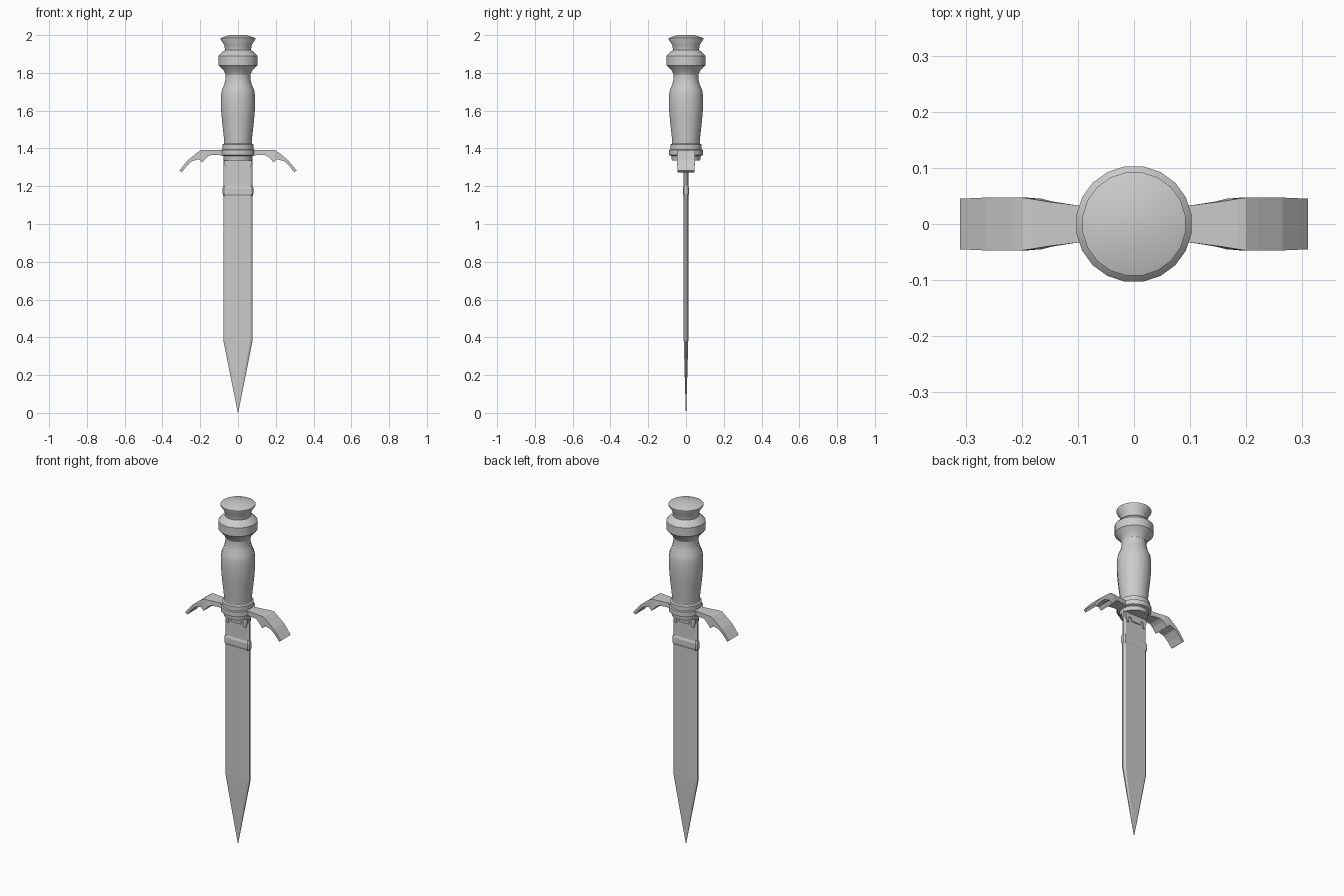
import bpy, bmesh, math


def loft(name, rings, mirror=False, smooth=None, closed_ends=True):
    """Skin a list of equal-length closed rings into one mesh object."""
    bm = bmesh.new()
    vr = [[bm.verts.new(p) for p in r] for r in rings]
    n = len(vr[0])
    for a, b in zip(vr, vr[1:]):
        for i in range(n):
            j = (i + 1) % n
            bm.faces.new((a[i], a[j], b[j], b[i]))
    if closed_ends:
        bm.faces.new(vr[0])
        bm.faces.new(vr[-1])
    bmesh.ops.remove_doubles(bm, verts=bm.verts, dist=1e-5)
    bmesh.ops.recalc_face_normals(bm, faces=bm.faces)
    me = bpy.data.meshes.new(name)
    bm.to_mesh(me)
    bm.free()
    ob = bpy.data.objects.new(name, me)
    bpy.context.collection.objects.link(ob)
    if mirror:
        ob.modifiers.new("mirror", 'MIRROR').use_clip = True
    if smooth:
        bpy.ops.object.select_all(action='DESELECT')
        ob.select_set(True)
        bpy.context.view_layer.objects.active = ob
        bpy.ops.object.shade_smooth_by_angle(angle=math.radians(smooth))
    return ob


def lathe(name, profile, sides=20):
    """Turn (radius, z) points around the z axis."""
    ang = [2 * math.pi * (i + 0.5) / sides for i in range(sides)]
    return loft(name, [[(r * math.cos(a), r * math.sin(a), z) for a in ang]
                       for r, z in profile], smooth=35)


def blade_ring(z, w, flat, t, edge):
    """Eight-sided blade section: flat faces with bevelled edges."""
    return [(w, -edge, z), (w, edge, z), (flat, t, z), (-flat, t, z),
            (-w, edge, z), (-w, -edge, z), (-flat, -t, z), (flat, -t, z)]


# Pommel with flared cap and wide ring
lathe("pommel", [(0.045, 2.0), (0.093, 1.985), (0.093, 1.977), (0.072, 1.945),
                 (0.07, 1.92), (0.08, 1.915), (0.104, 1.89), (0.104, 1.84),
                 (0.075, 1.81), (0.067, 1.79)])

# Turned grip
lathe("grip", [(0.067, 1.80), (0.066, 1.77), (0.073, 1.74), (0.086, 1.71),
               (0.091, 1.68), (0.091, 1.61), (0.086, 1.55), (0.077, 1.47),
               (0.072, 1.41)])

# Stepped collar between grip and blade
lathe("guard_collar", [(0.07, 1.44), (0.075, 1.425), (0.084, 1.42),
                       (0.084, 1.395), (0.092, 1.392), (0.092, 1.365),
                       (0.078, 1.36), (0.076, 1.337), (0.06, 1.335)])

# Drooping guard arms: (top x, top z, bottom x, bottom z, half depth)
arm = [(0.05, 1.392, 0.05, 1.355, 0.025), (0.10, 1.392, 0.10, 1.365, 0.033),
       (0.155, 1.392, 0.145, 1.365, 0.040), (0.185, 1.392, 0.165, 1.353, 0.045),
       (0.20, 1.390, 0.19, 1.325, 0.047), (0.22, 1.375, 0.207, 1.343, 0.047),
       (0.265, 1.338, 0.245, 1.332, 0.047), (0.29, 1.308, 0.275, 1.303, 0.046),
       (0.31, 1.283, 0.298, 1.273, 0.045)]
loft("guard_arms", [[(tx, -d, tz), (tx, d, tz), (bx, d, bz), (bx, -d, bz)]
                    for tx, tz, bx, bz, d in arm], mirror=True)

# Notched mouth plate where the blade enters the guard
mouth = [(0.0, 1.293), (0.03, 1.293), (0.034, 1.313), (0.048, 1.313),
         (0.05, 1.28), (0.06, 1.28), (0.07, 1.31), (0.074, 1.345)]
t = 0.018
loft("mouth_plate", [[(x, -t, 1.35), (x, t, 1.35), (x, t, z), (x, -t, z)]
                     for x, z in mouth], mirror=True, closed_ends=False)

# Blade, tapering to a point
loft("blade", [blade_ring(0.0, 0.001, 0.0005, 0.001, 0.0005),
               blade_ring(0.10, 0.021, 0.015, 0.004, 0.002),
               blade_ring(0.20, 0.041, 0.033, 0.007, 0.003),
               blade_ring(0.385, 0.078, 0.066, 0.012, 0.004),
               blade_ring(1.16, 0.078, 0.066, 0.012, 0.004),
               blade_ring(1.36, 0.076, 0.066, 0.012, 0.006)])

# Band around the upper blade
loft("blade_band", [blade_ring(1.147, 0.078, 0.070, 0.012, 0.006),
                    blade_ring(1.160, 0.081, 0.074, 0.017, 0.010),
                    blade_ring(1.190, 0.081, 0.074, 0.017, 0.010),
                    blade_ring(1.203, 0.078, 0.070, 0.012, 0.006)])
